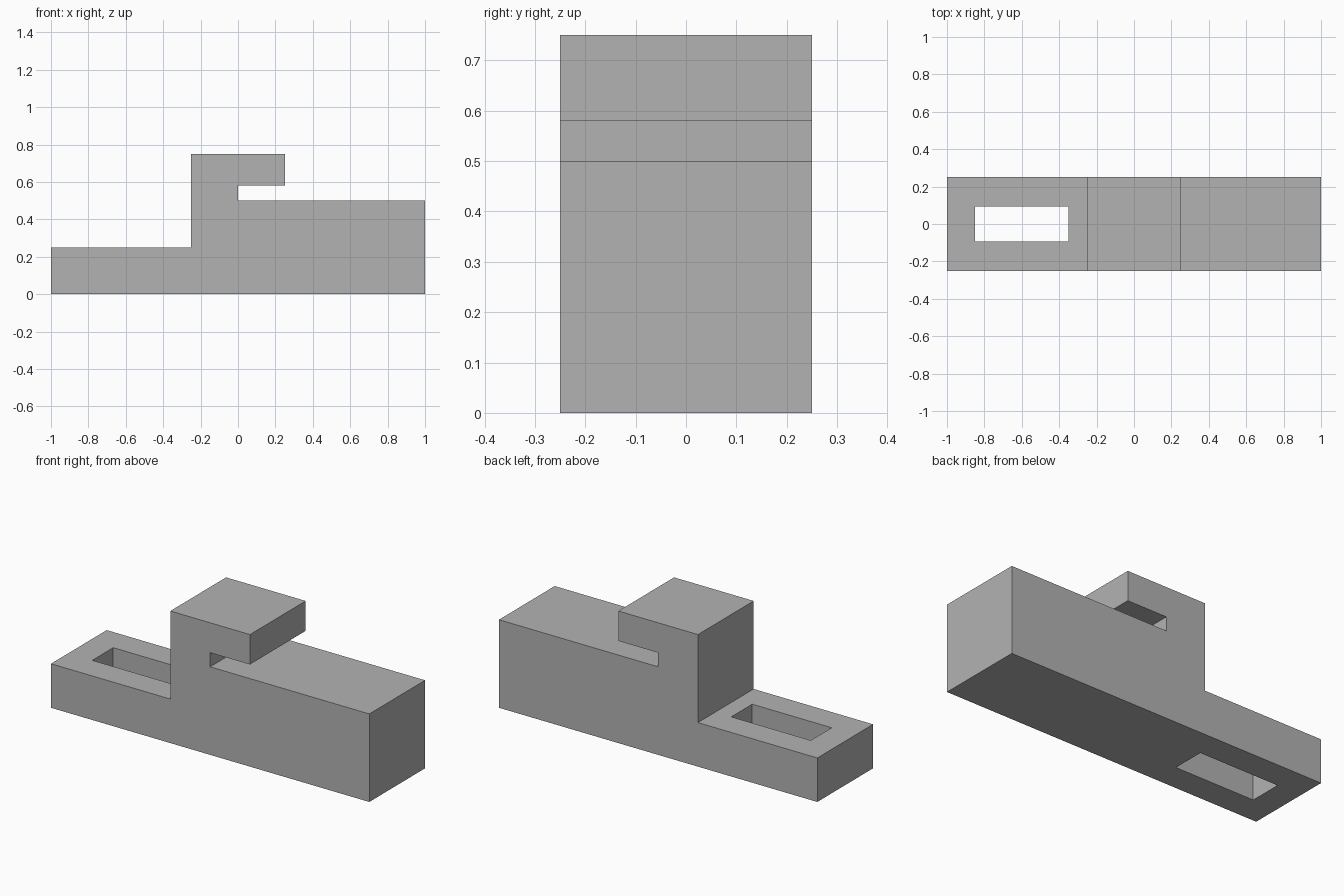
import bpy
import bmesh
from mathutils import Vector

old = bpy.data.objects.get("Cube")
if old:
    bpy.data.objects.remove(old, do_unlink=True)

# Single flat grey
grey = bpy.data.materials.new("mid_grey")
grey.use_nodes = True
colour = (0.45, 0.45, 0.45, 1)
grey.diffuse_color = colour
grey.node_tree.nodes["Principled BSDF"].inputs["Base Color"].default_value = colour


def extrude_profile(name, points, half_depth):
    """Extrude an x-z outline symmetrically along y."""
    bm = bmesh.new()
    face = bm.faces.new([bm.verts.new((x, -half_depth, z)) for x, z in points])
    result = bmesh.ops.extrude_face_region(bm, geom=[face])
    moved = [v for v in result["geom"] if isinstance(v, bmesh.types.BMVert)]
    bmesh.ops.translate(bm, verts=moved, vec=Vector((0, 2 * half_depth, 0)))
    bmesh.ops.recalc_face_normals(bm, faces=bm.faces)
    mesh = bpy.data.meshes.new(name)
    bm.to_mesh(mesh)
    bm.free()
    mesh.materials.append(grey)
    obj = bpy.data.objects.new(name, mesh)
    bpy.context.collection.objects.link(obj)
    return obj


# Stepped block with a hooked lip over the raised end
clamp = extrude_profile("clamp_block", [
    (-1, 0), (1, 0), (1, 0.5), (0, 0.5), (0, 0.58),
    (0.25, 0.58), (0.25, 0.75), (-0.25, 0.75), (-0.25, 0.25), (-1, 0.25),
], 0.25)

# Rectangular slot right through the low end
cutter = extrude_profile("slot_cutter", [
    (-0.85, -0.1), (-0.35, -0.1), (-0.35, 0.4), (-0.85, 0.4),
], 0.094)
cutter.hide_render = True

slot = clamp.modifiers.new("slot", 'BOOLEAN')
slot.operation = 'DIFFERENCE'
slot.solver = 'EXACT'
slot.object = cutter
bpy.context.view_layer.objects.active = clamp
bpy.ops.object.modifier_apply(modifier=slot.name)
bpy.data.objects.remove(cutter, do_unlink=True)
